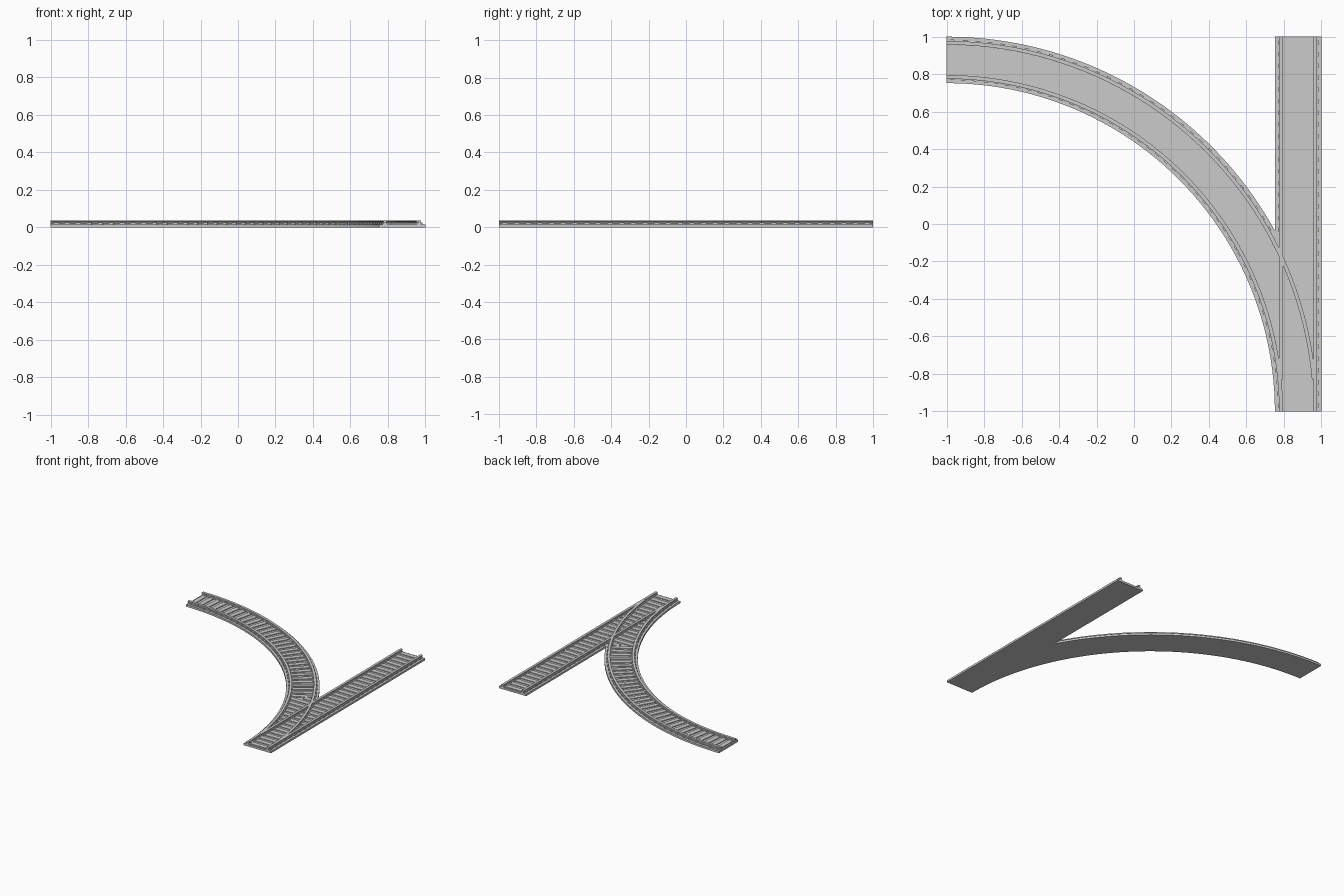
import bpy, bmesh, math

if "Cube" in bpy.data.objects:
    bpy.data.objects.remove(bpy.data.objects["Cube"])

CX = 0.876          # straight centre line
RC = 1.876          # curve radius about (-1, -1)
HALF = 0.124        # half width of the bed
GAUGE = 0.091       # rail offset from centre line
BED, TIE, TOP = 0.016, 0.022, 0.037


def finish(bm, name):
    bmesh.ops.recalc_face_normals(bm, faces=bm.faces)
    me = bpy.data.meshes.new(name)
    bm.to_mesh(me)
    bm.free()
    ob = bpy.data.objects.new(name, me)
    bpy.context.collection.objects.link(ob)
    return ob


def arc(r, a0, a1, n):
    out = []
    for i in range(n + 1):
        a = math.radians(a0 + (a1 - a0) * i / n)
        out.append((-1 + r * math.cos(a), -1 + r * math.sin(a), math.cos(a), math.sin(a)))
    return out


def sweep(bm, path, profile):
    rings = [[bm.verts.new((x + nx * u, y + ny * u, z)) for u, z in profile]
             for x, y, nx, ny in path]
    k = len(profile)
    for a, b in zip(rings, rings[1:]):
        for i in range(k):
            j = (i + 1) % k
            bm.faces.new((a[i], a[j], b[j], b[i]))
    bm.faces.new(rings[0])
    bm.faces.new(rings[-1])


def block(bm, x, y, lx, ly, z0, z1, ang=0.0):
    c, s = math.cos(ang), math.sin(ang)
    v = [[bm.verts.new((x + u * c - w * s, y + u * s + w * c, z)) for u, w in
          ((-lx / 2, -ly / 2), (lx / 2, -ly / 2), (lx / 2, ly / 2), (-lx / 2, ly / 2))]
         for z in (z0, z1)]
    bm.faces.new(v[0])
    bm.faces.new(v[1])
    for i in range(4):
        j = (i + 1) % 4
        bm.faces.new((v[0][i], v[0][j], v[1][j], v[1][i]))


# Track bed: one outline for the straight and the branch
r_in, r_out = RC - HALF, RC + HALF
left = CX - HALF
crotch = math.degrees(math.acos((left + 1) / r_out))
outline = [p[:2] for p in arc(r_in, 0, 90, 48)]
outline += [p[:2] for p in arc(r_out, 90, crotch, 40)]
outline += [(left, 1), (CX + HALF, 1), (CX + HALF, -1)]
bm = bmesh.new()
face = bm.faces.new([bm.verts.new((x, y, 0)) for x, y in outline])
ext = bmesh.ops.extrude_face_region(bm, geom=[face])
for v in ext["geom"]:
    if isinstance(v, bmesh.types.BMVert):
        v.co.z = BED
bmesh.ops.triangulate(bm, faces=[f for f in bm.faces if len(f.verts) > 4])
finish(bm, "track_bed")

# Rails: foot, web and head profile
half = [(0.013, BED), (0.013, 0.021), (0.006, 0.023), (0.006, 0.029), (0.010, 0.031), (0.010, TOP)]
profile = half + [(-u, z) for u, z in reversed(half)]
for name, x, y0 in (("straight_rail_left", CX - GAUGE, -0.83), ("straight_rail_right", CX + GAUGE, -1)):
    bm = bmesh.new()
    sweep(bm, [(x, y0, 1, 0), (x, 1, 1, 0)], profile)
    finish(bm, name)
for name, r, a0 in (("curved_rail_inner", RC - GAUGE, 0), ("curved_rail_outer", RC + GAUGE, 5)):
    bm = bmesh.new()
    sweep(bm, arc(r, a0, 90, 48), profile)
    finish(bm, name)

# Sleepers and rail chairs
ties, chairs = bmesh.new(), bmesh.new()
PITCH, TW, CW = 0.0625, 0.038, 0.034
A0 = math.radians(28.5)


def chair(x, y, ang=0.0):
    block(chairs, x, y, CW, 0.024, BED, 0.026, ang)


for i in range(32):
    y = -1 + PITCH * (i + 0.5)
    x1, x0 = CX + 0.1, CX - 0.1
    if y < -0.06:
        # long sleepers reach across to the branch
        edge = -1 + math.sqrt((RC - 0.1) ** 2 - (y + 1) ** 2)
        x0 = min(x0, max(edge, -1 + (y + 1) / math.tan(A0)))
        for r in (RC - GAUGE, RC + GAUGE):
            a = math.asin((y + 1) / r)
            if a < A0:
                chair(-1 + r * math.cos(a), y, a)
    block(ties, (x0 + x1) / 2, y, x1 - x0, TW, BED - 0.002, TIE)
    if y > -0.83:
        chair(CX - GAUGE, y)
    chair(CX + GAUGE, y)

n = 32
for i in range(n):
    a = A0 + (math.pi / 2 - A0) * (i + 0.5) / n
    c, s = math.cos(a), math.sin(a)
    block(ties, -1 + RC * c, -1 + RC * s, 0.2, TW, BED - 0.002, TIE, a)
    for r in (RC - GAUGE, RC + GAUGE):
        chair(-1 + r * c, -1 + r * s, a)
finish(ties, "sleepers")
finish(chairs, "rail_chairs")
